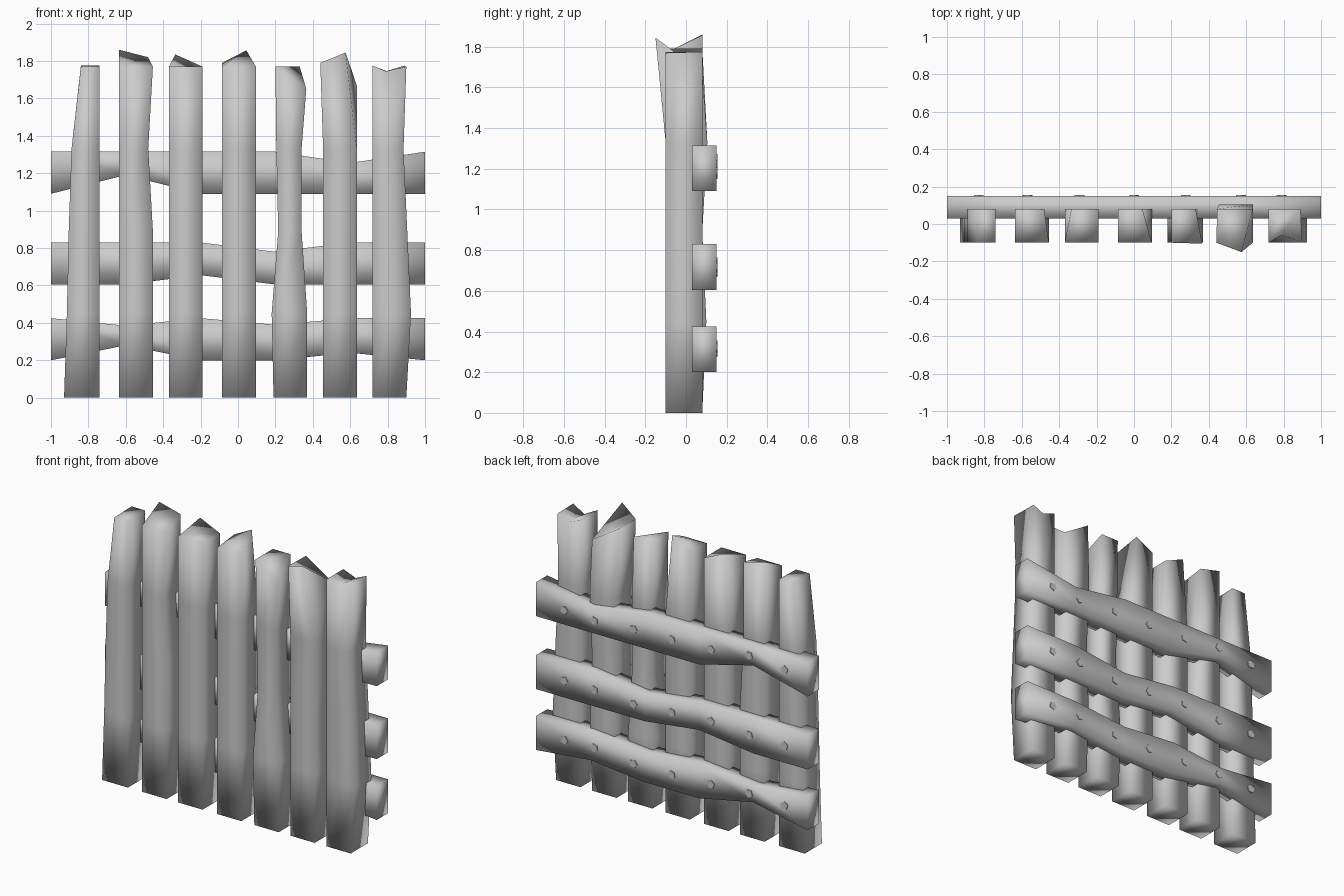
import bpy, bmesh, math
from mathutils import Matrix

if "Cube" in bpy.data.objects:
    bpy.data.objects.remove(bpy.data.objects["Cube"])

wood = bpy.data.materials.new("pale grey wood")
wood.diffuse_color = (0.6, 0.6, 0.6, 1)
wood.use_nodes = True
wood.node_tree.nodes["Principled BSDF"].inputs["Base Color"].default_value = wood.diffuse_color


def finish(bm, name, smooth=True):
    bmesh.ops.recalc_face_normals(bm, faces=bm.faces)
    for f in bm.faces:
        f.smooth = smooth
    me = bpy.data.meshes.new(name)
    bm.to_mesh(me)
    bm.free()
    me.materials.append(wood)
    ob = bpy.data.objects.new(name, me)
    bpy.context.collection.objects.link(ob)


def loft(name, rings):
    """Skin a stack of rings; caps are strips so notched tops stay clean."""
    bm = bmesh.new()
    vs = [[bm.verts.new(p) for p in r] for r in rings]
    n = len(vs[0])
    for a, b in zip(vs, vs[1:]):
        for i in range(n):
            j = (i + 1) % n
            bm.faces.new((a[i], a[j], b[j], b[i]))
    for r in (vs[0], vs[-1]):
        for i in range(n // 2 - 1):
            bm.faces.new((r[i], r[i + 1], r[n - 2 - i], r[n - 1 - i]))
    finish(bm, name)


F, B = -0.1, 0.08           # picket front and back planes
LEVELS = (0, 0.45, 0.89, 1.33)


def picket(name, sides, top, backs=(B,) * 4, split=False):
    rings = []
    for z, (l, r), b in zip(LEVELS, sides, backs):
        m = (l + r) / 2
        if split:
            rings.append([(l, F, z), (m, F, z), (r, F, z), (r, b, z), (m, b, z), (l, b, z)])
        else:
            rings.append([(l, F, z), (r, F, z), (r, b, z), (l, b, z)])
    loft(name, rings + [top])


# Pickets: left/right edges per level, then the crooked top corners
# (front left, front right, back right, back left)
picket("picket_1", [(-.93, -.74), (-.915, -.74), (-.905, -.74), (-.89, -.74)],
       [(-.84, F, 1.77), (-.74, F, 1.77), (-.74, B, 1.775), (-.84, B, 1.775)])
picket("picket_2", [(-.635, -.455), (-.635, -.455), (-.635, -.455), (-.635, -.48)],
       [(-.635, F, 1.77), (-.455, F, 1.77), (-.48, B, 1.82), (-.635, B, 1.86)])
picket("picket_3", [(-.37, -.19)] * 4,
       [(-.37, F, 1.77), (-.19, F, 1.77), (-.19, B, 1.77), (-.335, B, 1.835)])
picket("picket_4", [(-.085, .095)] * 4,
       [(-.085, F, 1.77), (.095, F, 1.77), (.045, B, 1.857), (-.085, B, 1.79)])
picket("picket_5", [(.19, .37), (.18, .37), (.215, .34), (.205, .34)],
       [(.20, F, 1.77), (.365, -.105, 1.65), (.33, B, 1.77), (.20, B, 1.77)])
picket("picket_6", [(.455, .635)] * 4,
       [(.44, F, 1.79), (.575, -.15, 1.845), (.635, B, 1.67), (.445, B, 1.79)],
       backs=(B, .10, B, .105))
picket("picket_7", [(.72, .90), (.72, .925), (.72, .905), (.72, .885)],
       [(.72, F, 1.775), (.79, -.06, 1.745), (.90, F, 1.77),
        (.89, B, 1.775), (.81, B, 1.74), (.72, B, 1.775)], split=True)

# Rails: bottom and top heights at even stations along x
STATIONS = (-1, -.6, -.2, .2, .6, 1)
RAILS = {
    "lower_rail": [(.20, .425), (.28, .385), (.20, .425), (.20, .39), (.24, .425), (.20, .425)],
    "middle_rail": [(.605, .83), (.605, .83), (.655, .83), (.605, .78), (.605, .83), (.605, .83)],
    "upper_rail": [(1.09, 1.315), (1.19, 1.315), (1.09, 1.315), (1.09, 1.315), (1.09, 1.255), (1.09, 1.315)],
}
NAILS = (-.83, -.57, -.29, 0, .28, .57, .79)
for name, heights in RAILS.items():
    loft(name, [[(x, .03, lo), (x, .15, lo), (x, .15, hi), (x, .03, hi)]
                for x, (lo, hi) in zip(STATIONS, heights)])
    # Five-sided nail heads on the back, along the rail's centre line
    bm = bmesh.new()
    for k, x in enumerate(NAILS):
        i = min(int((x + 1) / .4), 4)
        t = (x - STATIONS[i]) / .4
        z = (1 - t) * sum(heights[i]) / 2 + t * sum(heights[i + 1]) / 2
        bmesh.ops.create_cone(
            bm, cap_ends=True, segments=5, radius1=.028, radius2=.028, depth=.03,
            matrix=Matrix.Translation((x, .14, z)) @ Matrix.Rotation(math.pi / 2, 4, 'X')
            @ Matrix.Rotation(k * .7, 4, 'Z'))
    finish(bm, name + "_nails", smooth=False)
